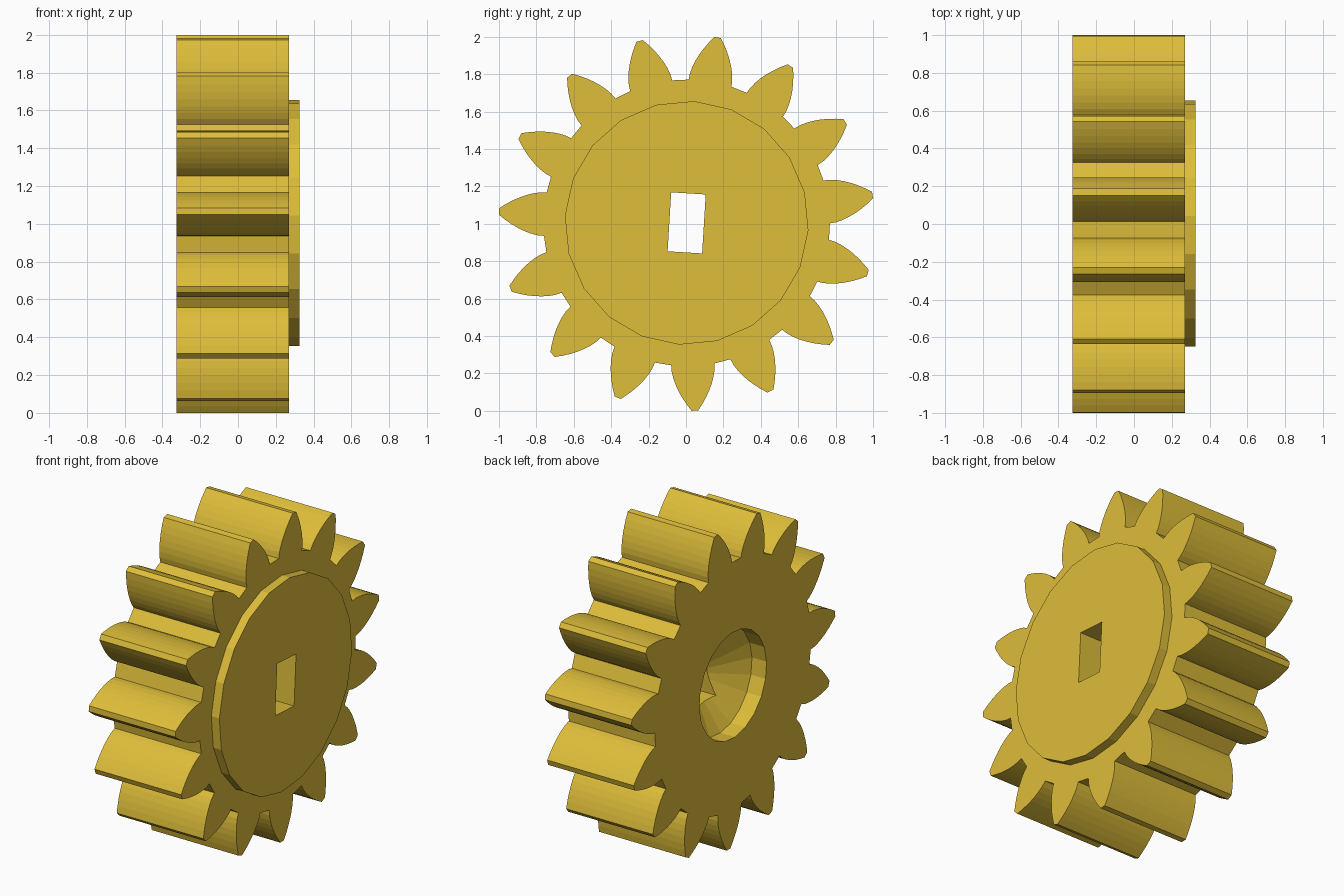
import bpy
import bmesh
from math import acos, cos, sin, tan, radians, pi
from mathutils import Matrix

cube = bpy.data.objects.get("Cube")
if cube:
    bpy.data.objects.remove(cube, do_unlink=True)

TEETH = 15
ROOT_R, TIP_R = 0.766, 1.005
ROOT_HALF, TIP_HALF = radians(8.7), radians(1.0)
BACK, FACE, FRONT = -0.325, 0.27, 0.325
# The whole gear turns slightly about its axle, which runs along x
PLACE = Matrix.Translation((0, 0.0035, 1.005)) @ Matrix.Rotation(radians(-3.5), 4, "X")

yellow = bpy.data.materials.new("gear_yellow")
yellow.use_nodes = True
colour = (0.73, 0.51, 0.042, 1)
yellow.diffuse_color = colour
yellow.node_tree.nodes["Principled BSDF"].inputs["Base Color"].default_value = colour


def ring(radius, sides):
    return [(radius * cos(2 * pi * i / sides), radius * sin(2 * pi * i / sides))
            for i in range(sides)]


def loft(name, sections):
    """Solid along x from (x, outline) sections with matching point counts."""
    bm = bmesh.new()
    loops = [[bm.verts.new((x, y, z)) for y, z in outline] for x, outline in sections]
    for a, b in zip(loops, loops[1:]):
        for i in range(len(a)):
            j = (i + 1) % len(a)
            bm.faces.new((a[i], a[j], b[j], b[i]))
    bm.faces.new(loops[0])
    bm.faces.new(loops[-1])
    bmesh.ops.recalc_face_normals(bm, faces=bm.faces)
    bm.transform(PLACE)
    mesh = bpy.data.meshes.new(name)
    bm.to_mesh(mesh)
    bm.free()
    mesh.materials.append(yellow)
    obj = bpy.data.objects.new(name, mesh)
    bpy.context.collection.objects.link(obj)
    return obj


def cut(obj, cutters):
    """Subtract the cutters and keep the finished mesh."""
    for cutter in cutters:
        mod = obj.modifiers.new("cut", "BOOLEAN")
        mod.operation = "DIFFERENCE"
        mod.solver = "EXACT"
        mod.object = cutter
    graph = bpy.context.evaluated_depsgraph_get()
    mesh = bpy.data.meshes.new_from_object(obj.evaluated_get(graph))
    obj.modifiers.clear()
    obj.data = mesh


# Involute half tooth: (radius, angle from the tooth centre line)
def involute(r):
    a = acos(ROOT_R / r)
    return tan(a) - a


STEPS = 7
flank = []
for i in range(STEPS + 1):
    r = ROOT_R + (TIP_R - ROOT_R) * i / STEPS
    share = involute(r) / involute(TIP_R)
    flank.append((r, ROOT_HALF + (TIP_HALF - ROOT_HALF) * share))
tooth = [(r, -a) for r, a in flank] + [(r, a) for r, a in reversed(flank)]

outline = []
for n in range(TEETH):
    centre = 2 * pi * (n + 0.5) / TEETH
    outline += [(r * cos(centre + a), r * sin(centre + a)) for r, a in tooth]

# Toothed body and raised front disc
gear_body = loft("gear_body", [(BACK, outline), (FACE, outline)])
hub_disc = loft("hub_disc", [(FACE, ring(0.652, 20)), (FRONT, ring(0.652, 20))])

# Rectangular axle slot and the cone-bottomed recess in the back
slot = [(-0.0925, -0.158), (0.0925, -0.158), (0.0925, 0.158), (-0.0925, 0.158)]
axle_slot = loft("axle_slot_cutter", [(-0.5, slot), (0.5, slot)])
recess = loft("recess_cutter", [(BACK - 0.1, ring(0.33, 20)),
                                (BACK + 0.1, ring(0.33, 20)),
                                (BACK + 0.295, ring(0.01, 20))])

cut(gear_body, [recess, axle_slot])
cut(hub_disc, [axle_slot])
for cutter in (axle_slot, recess):
    bpy.data.objects.remove(cutter, do_unlink=True)
